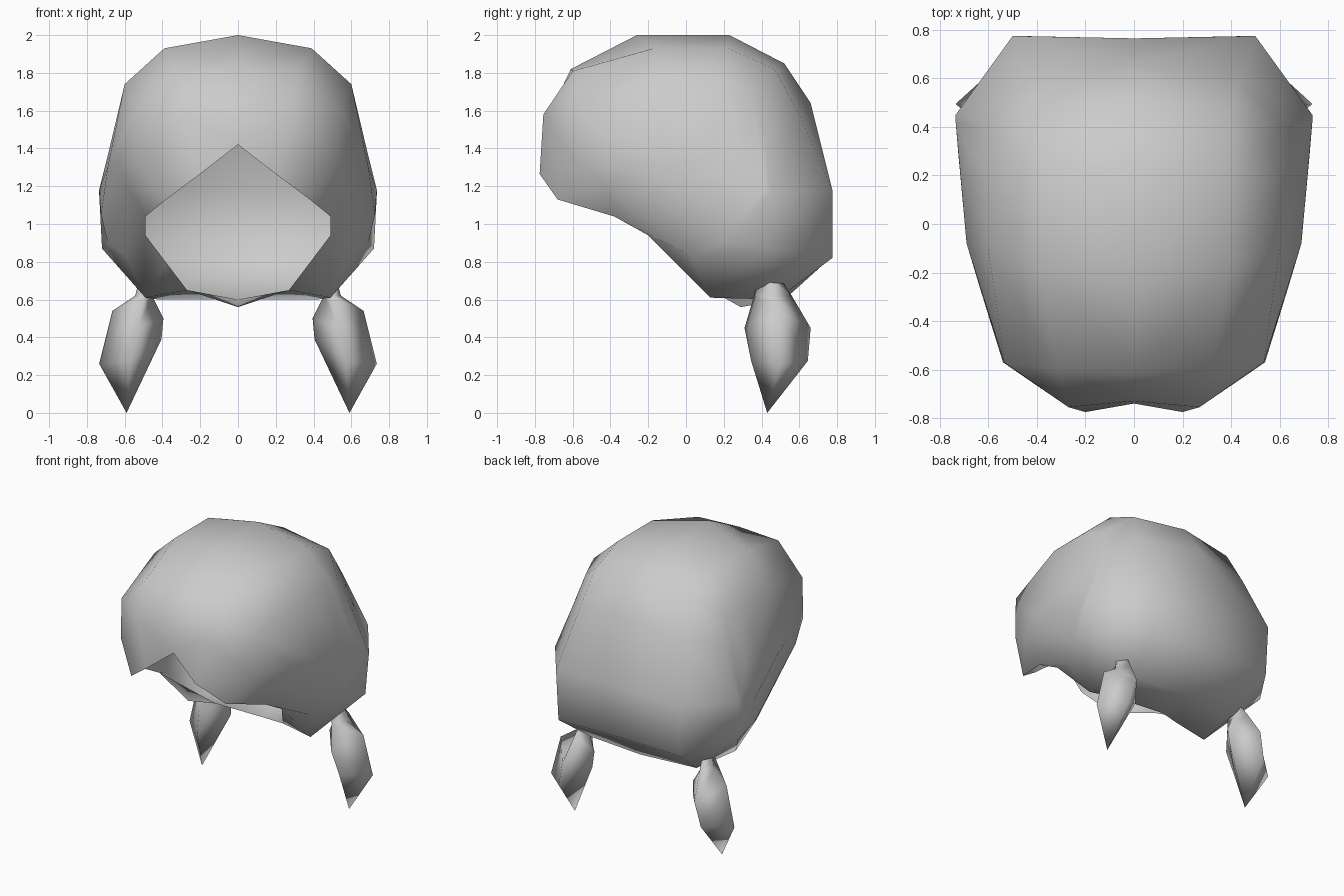
import bpy, bmesh
from math import cos, sin, tau

if "Cube" in bpy.data.objects:
    bpy.data.objects.remove(bpy.data.objects["Cube"])


def make_part(name, verts, faces):
    """Half mesh -> smooth object mirrored across x = 0."""
    bm = bmesh.new()
    vs = [bm.verts.new(v) for v in verts]
    for f in faces:
        bm.faces.new([vs[i] for i in f])
    bmesh.ops.recalc_face_normals(bm, faces=bm.faces[:])
    me = bpy.data.meshes.new(name)
    bm.to_mesh(me)
    bm.free()
    for p in me.polygons:
        p.use_smooth = True
    ob = bpy.data.objects.new(name, me)
    bpy.context.collection.objects.link(ob)
    mod = ob.modifiers.new("mirror", 'MIRROR')
    mod.use_clip = True
    mod.merge_threshold = 0.001
    return ob


# Hair cap: strips from the fringe rim, over the crown, to the nape rim
centre = [(0, y, z) for y, z in (
    (-.74, 1.42), (-.73, 1.57), (-.61, 1.82), (-.26, 2.0), (.23, 2.0), (.52, 1.85),
    (.66, 1.64), (.765, 1.18), (.765, .82), (.52, .60), (.29, .56))]
inner = [(.20, -.775, 1.265), (.27, -.755, 1.58), (.32, -.60, 1.81), (.39, -.17, 1.93),
         (.39, .22, 1.93), (.40, .47, 1.82), (.43, .60, 1.58), (.50, .775, 1.18),
         (.48, .775, .82), (.42, .48, .60), (.27, .13, .65)]
shoulder = [(.38, -.68, 1.13), (.54, -.57, 1.32), (.535, -.57, 1.61), (.60, -.10, 1.74),
            (.60, .20, 1.74), (.565, .34, 1.69), (.60, .41, 1.52), (.735, .45, 1.16),
            (.72, .43, .87), (.49, .13, .61), (.38, -.035, .795)]
side = [(.49, -.38, 1.04), (.585, -.42, 1.20), (.63, -.28, 1.32), (.69, -.08, 1.30),
        (.69, .15, 1.36), (.69, .31, 1.34), (.735, .42, 1.18), (.725, .30, 1.05),
        (.69, .20, .90), (.59, .03, .83), (.49, -.20, .94)]
n = len(centre)
faces = [(c * n + i, c * n + i + 1, (c + 1) * n + i + 1, (c + 1) * n + i)
         for c in range(3) for i in range(n - 1)]
# fold the nape corners along their creases
a = n + 9
faces.remove((a, a + 1, a + 1 + n, a + n))
faces.remove((a - 1, a, a + n, a + n - 1))
faces += [(a, a + 1, a + n), (a + 1, a + 1 + n, a + n),
          (a - 1, a, a + n - 1), (a, a + n, a + n - 1)]
# close the side panel by pairing the two halves of the last strip
s = 3 * n
faces += [(s + i, s + i + 1, s + n - 2 - i, s + n - 1 - i) for i in range(4)]
faces.append((s + 4, s + 5, s + 6))
make_part("hair_cap", centre + inner + shoulder + side, faces)

# Pigtails: diamond rings (centre x, y, z, radius x, radius y, tilt, drop) and a pointed tip
rings = [(.48, .44, .71, .04, .06, 0, 0), (.50, .46, .62, .045, .10, 0, 0),
         (.53, .485, .52, .135, .175, -.02, .07), (.57, .495, .325, .165, .15, .065, .05)]
k = 4
verts = [(x + rx * cos(tau * j / k), y + ry * sin(tau * j / k),
          z - tilt * cos(tau * j / k) - drop * abs(sin(tau * j / k)))
         for x, y, z, rx, ry, tilt, drop in rings for j in range(k)]
verts.append((.59, .43, 0))
faces = [(r * k + j, r * k + (j + 1) % k, (r + 1) * k + (j + 1) % k, (r + 1) * k + j)
         for r in range(len(rings) - 1) for j in range(k)]
last = (len(rings) - 1) * k
faces += [(last + j, last + (j + 1) % k, len(verts) - 1) for j in range(k)]
make_part("pigtails", verts, faces)
